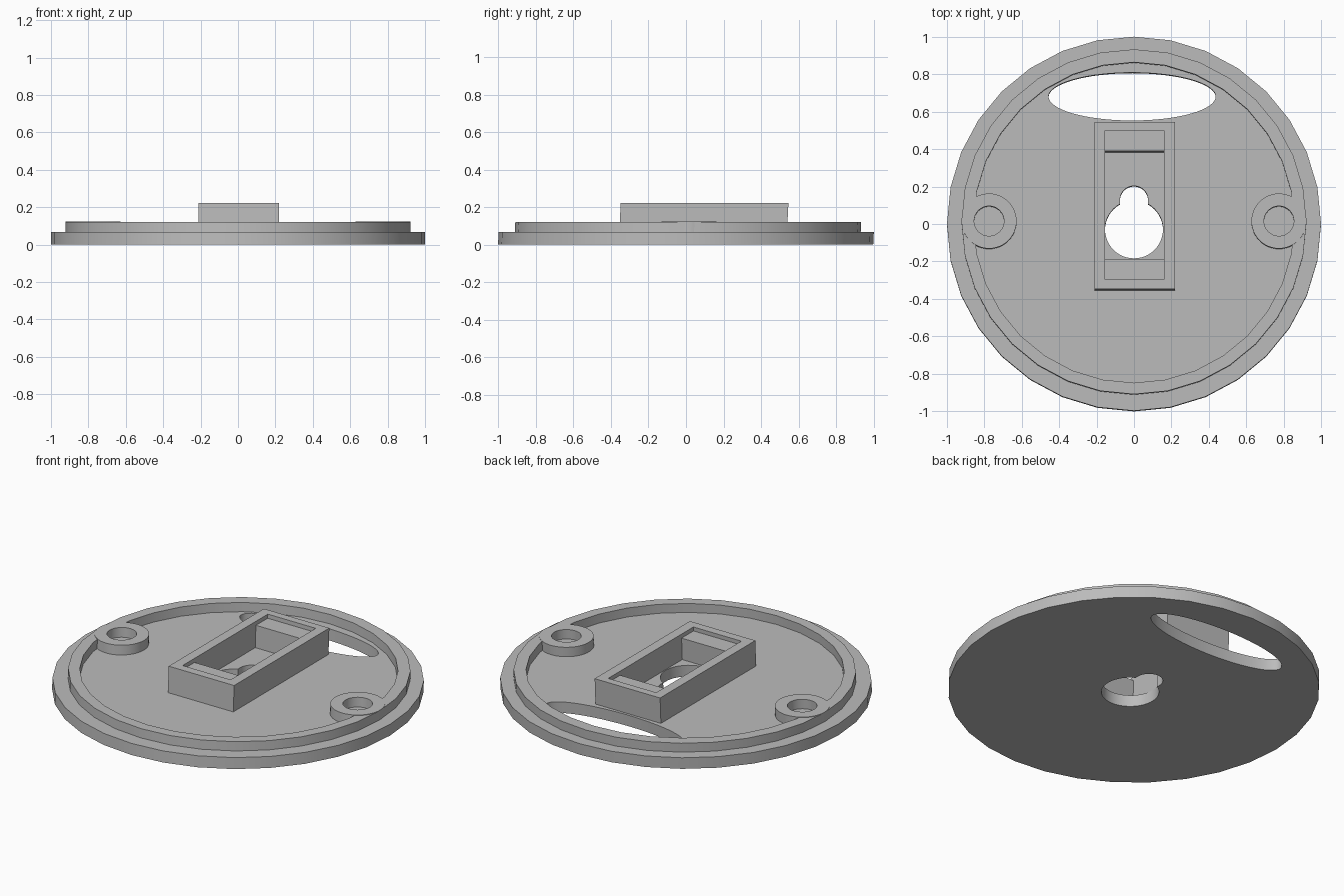
import bpy, bmesh
from math import sin, cos, radians

if "Cube" in bpy.data.objects:
    bpy.data.objects.remove(bpy.data.objects["Cube"])

grey = bpy.data.materials.new("plain grey")
grey.use_nodes = True
colour = (0.5, 0.5, 0.5, 1)
grey.diffuse_color = colour
grey.node_tree.nodes["Principled BSDF"].inputs["Base Color"].default_value = colour

LEAN = 0.05      # the whole part leans slightly backwards
FLOOR = 0.067
RIM = 0.121


def arc(cx, cy, rx, ry=None, start=0, end=360, n=32):
    """Points on an ellipse; a full turn leaves out the repeated end point."""
    ry = ry or rx
    count = n if end - start == 360 else n + 1
    angles = [radians(start + (end - start) * i / n) for i in range(count)]
    return [(cx + rx * cos(a), cy + ry * sin(a)) for a in angles]


def rect(x0, x1, y0, y1):
    return [(x0, y0), (x1, y0), (x1, y1), (x0, y1)]


def plate(name, loops, z0, z1):
    """Solid plate: first loop is the outline, the others are holes."""
    bm = bmesh.new()
    edges = []
    for loop in loops:
        vs = [bm.verts.new((x, y, z0)) for x, y in loop]
        edges += [bm.edges.new((v, vs[i - 1])) for i, v in enumerate(vs)]
    bmesh.ops.triangle_fill(bm, use_beauty=True, edges=edges, normal=(0, 0, 1))
    top = bmesh.ops.extrude_face_region(bm, geom=bm.faces[:], use_keep_orig=True)
    for v in top["geom"]:
        if isinstance(v, bmesh.types.BMVert):
            v.co.z = z1
    for v in bm.verts:
        v.co.y += LEAN * v.co.z - 0.002
    bmesh.ops.recalc_face_normals(bm, faces=bm.faces[:])
    mesh = bpy.data.meshes.new(name)
    bm.to_mesh(mesh)
    bm.free()
    mesh.materials.append(grey)
    ob = bpy.data.objects.new(name, mesh)
    bpy.context.collection.objects.link(ob)
    bpy.ops.object.select_all(action="DESELECT")
    ob.select_set(True)
    bpy.context.view_layer.objects.active = ob
    bpy.ops.object.shade_smooth_by_angle(angle=radians(30))
    return ob


# Base disc with a keyhole and an oval cable slot
keyhole = arc(0, -0.03, 0.155, start=119, end=421, n=40) + \
    arc(0, 0.127, 0.075, start=0, end=180, n=20)
slot = arc(-0.01, 0.68, 0.447, 0.128, n=64)
plate("base_disc", [arc(0, 0, 1), keyhole, slot], 0, FLOOR)

# Raised rim
plate("rim", [arc(0, 0.008, 0.922), arc(0, 0.004, 0.857)], FLOOR, RIM)

# Screw bosses on both sides
for side, x in (("left", 0.775), ("right", -0.775)):
    plate(side + "_boss", [arc(x, 0.012, 0.147, n=48), arc(x, 0.012, 0.08)],
          FLOOR, RIM + 0.003)

# Central box frame with a low ledge at each end
plate("box_frame", [rect(-0.212, 0.218, -0.357, 0.537),
                    rect(-0.155, 0.16, -0.307, 0.492)], FLOOR, 0.221)
for end, y0, y1 in (("front", -0.307, -0.195), ("back", 0.382, 0.492)):
    plate(end + "_ledge", [rect(-0.155, 0.16, y0, y1)], FLOOR, 0.197)
